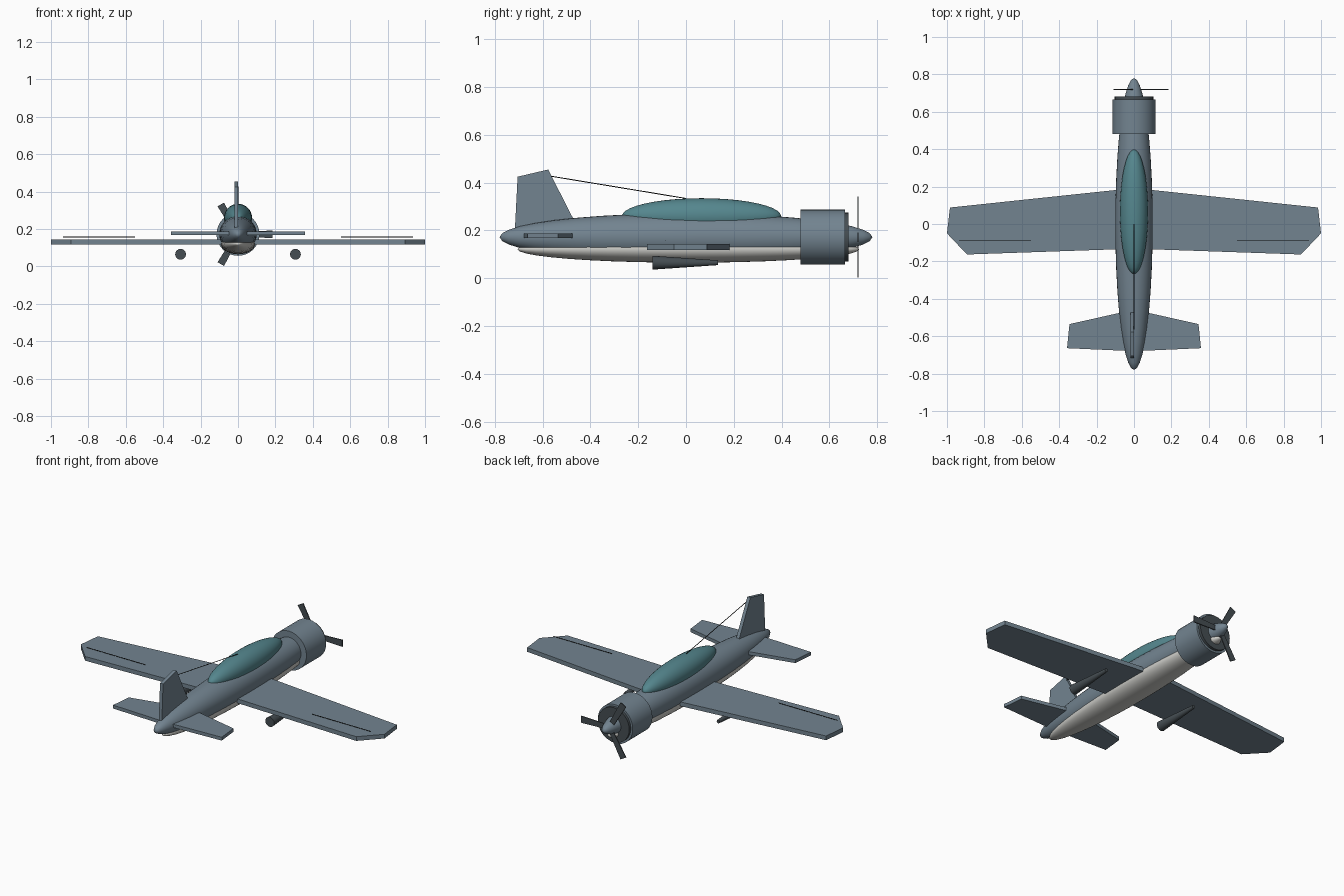
import bpy, bmesh, math
from mathutils import Vector, Matrix

if "Cube" in bpy.data.objects:
    bpy.data.objects.remove(bpy.data.objects["Cube"])

AXIS_Z = 0.172  # height of the thrust line


def paint(name, rgb):
    m = bpy.data.materials.new(name)
    m.diffuse_color = (*rgb, 1)
    m.use_nodes = True
    m.node_tree.nodes["Principled BSDF"].inputs["Base Color"].default_value = m.diffuse_color
    return m


BODY = paint("blue_grey", (0.17, 0.23, 0.28))
BELLY = paint("pale_grey", (0.60, 0.60, 0.57))
GLASS = paint("teal_glass", (0.09, 0.24, 0.27))
DARK = paint("dark_grey", (0.06, 0.075, 0.085))
BLACK = paint("black", (0.01, 0.01, 0.01))


def finish(name, bm, mat, smooth=False):
    bmesh.ops.recalc_face_normals(bm, faces=bm.faces)
    me = bpy.data.meshes.new(name)
    bm.to_mesh(me)
    bm.free()
    ob = bpy.data.objects.new(name, me)
    bpy.context.collection.objects.link(ob)
    me.materials.append(mat)
    if smooth:
        bpy.ops.object.select_all(action='DESELECT')
        ob.select_set(True)
        bpy.context.view_layer.objects.active = ob
        bpy.ops.object.shade_smooth_by_angle(angle=math.radians(40))
    return ob


def ellipsoid(name, centre, radii, mat):
    bm = bmesh.new()
    bmesh.ops.create_uvsphere(bm, u_segments=32, v_segments=20, radius=1)
    bm.transform(Matrix.Rotation(math.pi / 2, 4, 'X'))  # poles fore and aft
    bm.transform(Matrix.Translation(centre) @ Matrix.Diagonal((*radii, 1)))
    return finish(name, bm, mat, True)


def rod(name, a, b, r1, r2, mat, sides=32):
    # Round bar or cone from a to b
    a, b = Vector(a), Vector(b)
    d = b - a
    bm = bmesh.new()
    bmesh.ops.create_cone(bm, cap_ends=True, segments=sides, radius1=r1, radius2=r2, depth=d.length)
    rot = d.to_track_quat('Z', 'Y').to_matrix().to_4x4()
    bm.transform(Matrix.Translation((a + b) / 2) @ rot)
    return finish(name, bm, mat, True)


def plate(name, pts, depth, mat, matrix):
    # Flat outline in local XY, thickened along local Z, then placed
    bm = bmesh.new()
    face = bm.faces.new([bm.verts.new((x, y, 0)) for x, y in pts])
    ext = bmesh.ops.extrude_face_region(bm, geom=[face])
    for v in ext["geom"]:
        if isinstance(v, bmesh.types.BMVert):
            v.co.z += depth
    bm.transform(matrix)
    return finish(name, bm, mat)


def mirrored(half):
    return half + [(-x, y) for x, y in reversed(half) if x > 0]


# Fuselage, belly and canopy
ellipsoid("fuselage", (0, 0, AXIS_Z), (0.10, 0.78, 0.10), BODY)
ellipsoid("belly", (0, 0.01, 0.121), (0.092, 0.715, 0.056), BELLY)
ellipsoid("canopy", (0, 0.065, 0.26), (0.075, 0.333, 0.075), GLASS)

# Engine cowling and its dark front
rod("cowling", (0, 0.48, AXIS_Z), (0, 0.665, AXIS_Z), 0.115, 0.115, BODY)
rod("cowling_front", (0, 0.66, AXIS_Z), (0, 0.681, AXIS_Z), 0.103, 0.103, DARK)

# Three propeller blades, plates in the XZ plane
upright = Matrix.Rotation(math.pi / 2, 4, 'X')
blade = [(0.01, -0.014), (0.184, -0.020), (0.184, 0.020), (0.01, 0.014)]
for i in range(3):
    spin = Matrix.Rotation(i * math.tau / 3, 4, 'Y')
    plate(f"propeller_blade_{i + 1}", blade, 0.006, DARK,
          Matrix.Translation((0, 0.723, AXIS_Z)) @ spin @ upright)

# Wing, tailplane and fin
wing = [(0, 0.192), (0.984, 0.088), (1.0, -0.05), (0.893, -0.163), (0, -0.132)]
tail = [(0, -0.458), (0.345, -0.535), (0.358, -0.664), (0, -0.68)]
plate("wing", mirrored(wing[:1] + wing[1:]), 0.025, BODY, Matrix.Translation((0, 0, 0.118)))
plate("tailplane", mirrored(tail), 0.02, BODY, Matrix.Translation((0, 0, 0.168)))
fin = [(-0.717, 0.19), (-0.705, 0.425), (-0.577, 0.455), (-0.452, 0.21)]
yz_plane = Matrix(((0, 0, 1, -0.02), (1, 0, 0, 0), (0, 1, 0, 0), (0, 0, 0, 1)))
plate("tail_fin", fin, 0.02, BODY, yz_plane)

# Aileron lines and tapered pods under each wing
for side, s in (("left", -1), ("right", 1)):
    rod(f"{side}_aileron_line", (s * 0.55, -0.087, 0.157), (s * 0.935, -0.087, 0.157),
        0.002, 0.002, BLACK, 6)
    rod(f"{side}_wing_pod", (s * 0.307, -0.14, 0.065), (s * 0.307, 0.135, 0.065),
        0.029, 0.010, DARK, 16)

# Aerial wire from fin to canopy
rod("aerial_wire", (0, -0.565, 0.427), (0, 0.0, 0.334), 0.002, 0.002, BLACK, 6)
